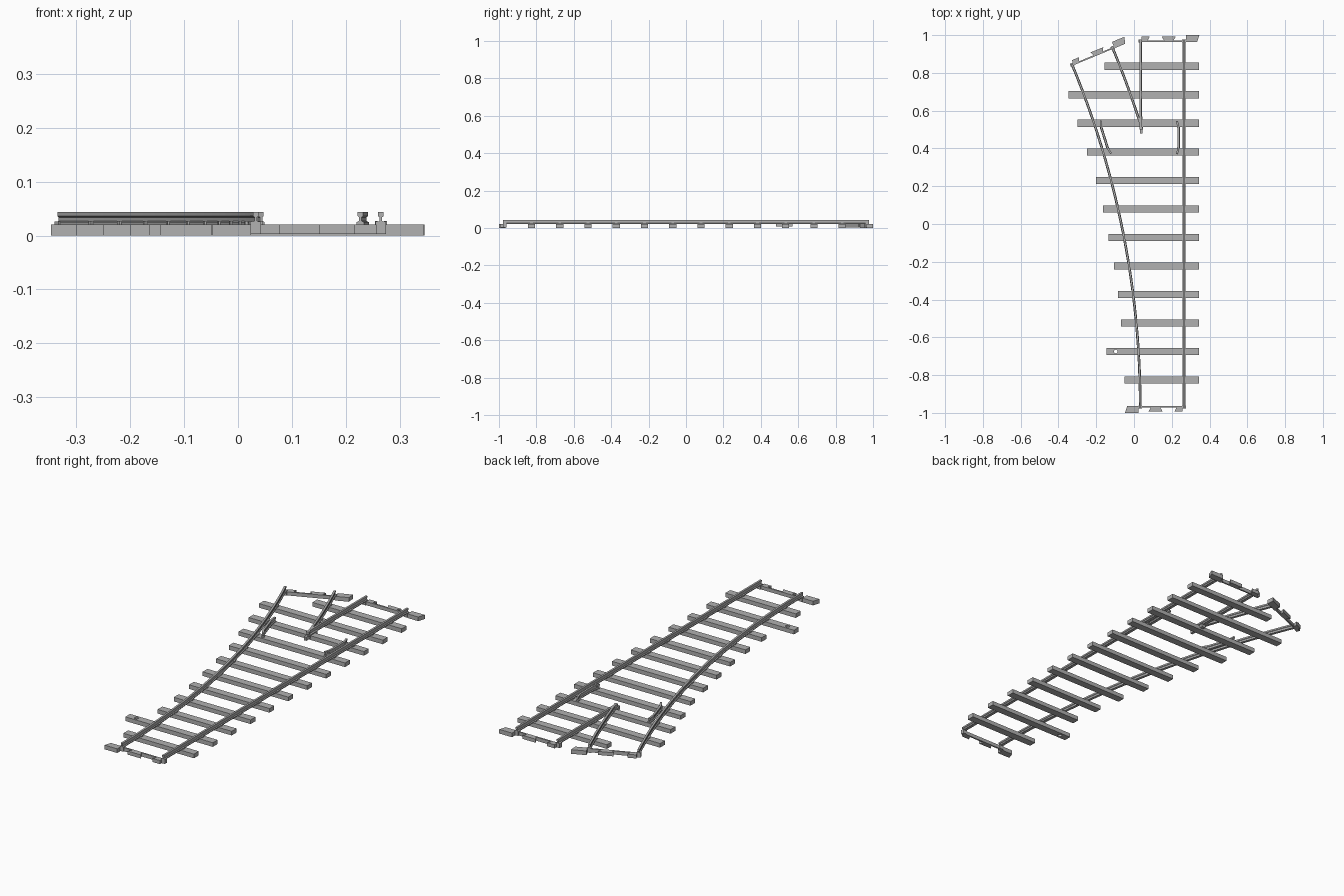
import bpy, bmesh, math
from mathutils import Matrix, Vector

cube = bpy.data.objects.get("Cube")
if cube:
    bpy.data.objects.remove(cube, do_unlink=True)

grey = bpy.data.materials.new("track_grey")
grey.use_nodes = True
colour = (0.44, 0.44, 0.44, 1)
grey.diffuse_color = colour
grey.node_tree.nodes["Principled BSDF"].inputs["Base Color"].default_value = colour

END = 0.968            # track end
GAUGE = 0.232
X_LEFT, X_RIGHT = 0.033, 0.265
R_IN = 4.73            # radius of the inner curved rail
R_OUT = R_IN + GAUGE
CX = X_LEFT - R_IN     # arc centre
TURN = math.radians(22.5)


def finish(name, bm):
    bmesh.ops.recalc_face_normals(bm, faces=bm.faces)
    mesh = bpy.data.meshes.new(name)
    bm.to_mesh(mesh)
    bm.free()
    mesh.materials.append(grey)
    obj = bpy.data.objects.new(name, mesh)
    bpy.context.collection.objects.link(obj)
    return obj


def prism(bm, outline, z0, z1, matrix=Matrix()):
    low = [bm.verts.new(matrix @ Vector((x, y, z0))) for x, y in outline]
    top = [bm.verts.new(matrix @ Vector((x, y, z1))) for x, y in outline]
    bm.faces.new(low[::-1])
    bm.faces.new(top)
    for i in range(len(low)):
        j = (i + 1) % len(low)
        bm.faces.new((low[i], low[j], top[j], top[i]))


def block(bm, x0, x1, y0, y1, z0, z1, matrix=Matrix()):
    prism(bm, [(x0, y0), (x1, y0), (x1, y1), (x0, y1)], z0, z1, matrix)


# Rail section: foot, web and head
half = [(0.007, 0.021), (0.007, 0.025), (0.0025, 0.027),
        (0.0025, 0.034), (0.005, 0.036), (0.005, 0.044)]
SECTION = half + [(-x, z) for x, z in reversed(half)]


def rail(name, path):
    bm = bmesh.new()
    rings = []
    for i, p in enumerate(path):
        a, b = path[max(i - 1, 0)], path[min(i + 1, len(path) - 1)]
        t = (Vector(b) - Vector(a)).normalized()
        rings.append([bm.verts.new((p[0] + t.y * u, p[1] - t.x * u, z))
                      for u, z in SECTION])
    n = len(SECTION)
    for a, b in zip(rings, rings[1:]):
        for i in range(n):
            j = (i + 1) % n
            bm.faces.new((a[i], a[j], b[j], b[i]))
    bm.faces.new(rings[0])
    bm.faces.new(rings[-1])
    return finish(name, bm)


def arc_point(radius, angle):
    return (CX + radius * math.cos(angle), -END + radius * math.sin(angle))


def arc(radius, a0, a1, steps):
    return [arc_point(radius, a0 + (a1 - a0) * i / steps) for i in range(steps + 1)]


def angle_at(radius, y):
    return math.asin((y + END) / radius)


# Running rails
OVER = 0.01
rail("straight_rail", [(X_RIGHT, -END - OVER), (X_RIGHT, END + OVER)])
rail("curved_rail", arc(R_IN, -0.002, TURN + 0.002, 24))

# Crossing rails meeting in a point
frog = math.acos((X_LEFT + 0.004 - CX) / R_OUT)
rail("crossing_straight_rail", [(X_LEFT + 0.002, 0.5), (X_LEFT + 0.002, END + OVER)])
rail("crossing_curved_rail", arc(R_OUT, frog - 0.004, TURN + 0.002, 8))
bm = bmesh.new()
prism(bm, [(0.025, 0.57), (0.033, 0.48), (0.046, 0.48), (0.046, 0.57)], 0.008, 0.026)
finish("crossing_plate", bm)

# Check rails with flared ends
CHECK, FLARE = 0.029, 0.009
check_ys = [(0.37, FLARE), (0.405, 0), (0.51, 0), (0.545, FLARE)]
rail("straight_check_rail", [(X_RIGHT - CHECK - f, y) for y, f in check_ys])
rail("curved_check_rail",
     [arc_point(R_IN + CHECK + f, angle_at(R_IN + CHECK, y)) for y, f in check_ys])

# Sleepers, front to back, each with its own left end
left_ends = [-0.05, -0.145, -0.07, -0.085, -0.105, -0.135,
             -0.165, -0.2, -0.25, -0.3, -0.347, -0.155]
HALF_W = 0.019
sleeper_ys = [-0.826 + 0.151 * i for i in range(12)]
for i, (y, left) in enumerate(zip(sleeper_ys, left_ends)):
    bm = bmesh.new()
    block(bm, left, 0.345, y - HALF_W, y + HALF_W, 0, 0.021)
    sleeper = finish(f"sleeper_{i + 1}", bm)
    if i == 1:
        # Mounting hole in the longer sleeper
        bpy.ops.mesh.primitive_cylinder_add(vertices=12, radius=0.01, depth=0.1,
                                            location=(-0.096, y, 0.01))
        cutter = bpy.context.object
        cutter.name = "hole_cutter"
        cutter.hide_render = True
        cut = sleeper.modifiers.new("hole", 'BOOLEAN')
        cut.operation = 'DIFFERENCE'
        cut.object = cutter
        bpy.context.view_layer.objects.active = sleeper
        bpy.ops.object.modifier_apply(modifier=cut.name)
        bpy.data.objects.remove(cutter, do_unlink=True)

# Rail fasteners on each sleeper
bm = bmesh.new()


def fastener(x, y, angle=0):
    m = Matrix.Translation((x, y, 0)) @ Matrix.Rotation(angle, 4, 'Z')
    for s in (-1, 1):
        block(bm, s * 0.0085 - 0.0025, s * 0.0085 + 0.0025, -0.007, 0.007, 0.019, 0.027, m)


for y in sleeper_ys:
    fastener(X_RIGHT, y)
    if y < 0.8:
        a = angle_at(R_IN, y)
        fastener(arc_point(R_IN, a)[0], y, a)
    if y > 0.6:
        fastener(X_LEFT + 0.002, y)
        a = angle_at(R_OUT, y)
        fastener(arc_point(R_OUT, a)[0], y, a)
finish("rail_fasteners", bm)


# End ties: thin bar, coupling block, dovetail and small wedge
def end_tie(name, x, y, angle):
    m = Matrix.Translation((x, y, 0)) @ Matrix.Rotation(angle, 4, 'Z')
    g = GAUGE / 2
    bm = bmesh.new()
    block(bm, -g, g, -0.004, 0.004, 0.003, 0.021, m)
    prism(bm, [(0.125, -0.004), (0.185, -0.004), (0.197, 0.032), (0.125, 0.032)], 0, 0.021, m)
    prism(bm, [(0.012, 0), (0.058, 0), (0.072, 0.024), (-0.002, 0.024)], 0.003, 0.021, m)
    prism(bm, [(-0.108, 0), (-0.078, 0), (-0.066, 0.024), (-0.108, 0.024)], 0.003, 0.021, m)
    for s in (-1, 1):
        block(bm, s * g - 0.01, s * g + 0.01, -0.008, 0.01, 0.003, 0.026, m)
    finish(name, bm)


mid = (X_LEFT + X_RIGHT) / 2
end_tie("front_end_tie", mid, -END, math.pi)
end_tie("back_end_tie", mid, END, 0)
ex, ey = arc_point(R_IN + GAUGE / 2, TURN)
end_tie("branch_end_tie", ex, ey, TURN)
